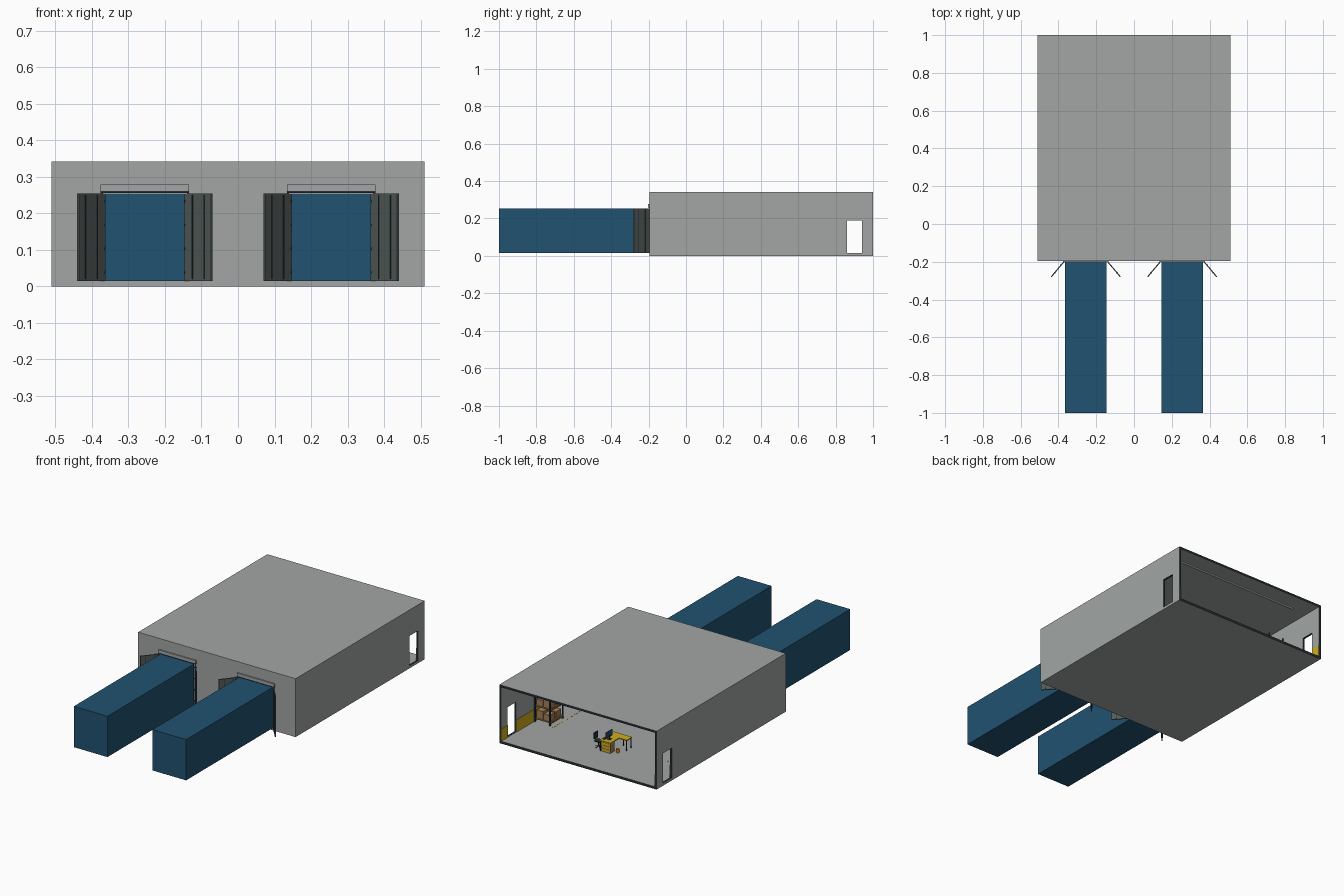
import bpy, bmesh, math
from mathutils import Vector, Matrix

if "Cube" in bpy.data.objects:
    bpy.data.objects.remove(bpy.data.objects["Cube"])

COLORS = {
    "wall_grey": (0.36, 0.38, 0.375), "container_blue": (0.015, 0.085, 0.165),
    "door_grey": (0.085, 0.105, 0.10), "edge_dark": (0.02, 0.028, 0.038),
    "safety_yellow": (0.62, 0.42, 0.015), "cardboard": (0.36, 0.21, 0.09),
    "rack_navy": (0.02, 0.05, 0.12), "lamp_white": (0.8, 0.8, 0.8),
    "bright_orange": (0.6, 0.2, 0.02),
}
MATS = {}
for n, c in COLORS.items():
    MATS[n] = bpy.data.materials.new(n)
    MATS[n].diffuse_color = (*c, 1)


def add_box(bm, b):
    x0, x1, y0, y1, z0, z1 = b
    m = Matrix.Translation(((x0 + x1) / 2, (y0 + y1) / 2, (z0 + z1) / 2)) @ \
        Matrix.Diagonal((abs(x1 - x0), abs(y1 - y0), abs(z1 - z0), 1))
    bmesh.ops.create_cube(bm, size=1, matrix=m)


def boxes(name, mat, items):
    bm = bmesh.new()
    for b in items:
        add_box(bm, b)
    me = bpy.data.meshes.new(name)
    bm.to_mesh(me)
    bm.free()
    ob = bpy.data.objects.new(name, me)
    bpy.context.collection.objects.link(ob)
    if mat:
        me.materials.append(MATS[mat])
    return ob


def cyl(name, mat, p0, p1, r, n=12):
    p0, p1 = Vector(p0), Vector(p1)
    d = p1 - p0
    bm = bmesh.new()
    m = Matrix.Translation((p0 + p1) / 2) @ d.to_track_quat('Z', 'Y').to_matrix().to_4x4()
    bmesh.ops.create_cone(bm, cap_ends=True, segments=n, radius1=r, radius2=r, depth=d.length, matrix=m)
    me = bpy.data.meshes.new(name)
    bm.to_mesh(me)
    bm.free()
    me.materials.append(MATS[mat])
    ob = bpy.data.objects.new(name, me)
    bpy.context.collection.objects.link(ob)
    return ob


def carve(ob, cutters):
    for c in cutters:
        c.hide_render = True
        m = ob.modifiers.new("cut", 'BOOLEAN')
        m.operation, m.object, m.solver = 'DIFFERENCE', c, 'EXACT'
    bpy.context.view_layer.update()
    me = bpy.data.meshes.new_from_object(ob.evaluated_get(bpy.context.evaluated_depsgraph_get()))
    ob.modifiers.clear()
    ob.data = me
    for c in cutters:
        bpy.data.objects.remove(c)


W, T, FY, H, FZ = 0.51, 0.012, -0.195, 0.342, 0.014   # hall half width, wall, front, height, floor

# Warehouse shell: open back, two side doorways, two loading bays
hall = boxes("warehouse_shell", "wall_grey", [(-W, W, FY, 1, 0, H)])
hall.data.materials.append(MATS["edge_dark"])
cuts = [boxes("room_cutter", None, [(-W + T, W - T, FY + T, 1.2, FZ, H - T)]),
        boxes("doorway_cutter", None, [(-0.7, 0.7, 0.86, 0.94, FZ + 0.001, 0.19)])]
for s in (-1, 1):
    cuts.append(boxes("bay_cutter", None, [(s * 0.255 - 0.115, s * 0.255 + 0.115, -0.3, -0.1, FZ + 0.001, 0.255)]))
carve(hall, cuts)
while len(hall.data.materials) < 2:
    hall.data.materials.append(MATS["edge_dark"])
hall.data.materials[0], hall.data.materials[1] = MATS["wall_grey"], MATS["edge_dark"]
for p in hall.data.polygons:   # cut edges of the walls are dark
    rim = p.center.y > 0.999
    jamb = W - T + 0.001 < abs(p.center.x) < W - 0.001 and abs(p.normal.x) < 0.5 and abs(p.center.y - 0.9) < 0.05
    p.material_index = 1 if rim or jamb else 0

# Yellow band along the lower inside walls
for s in (-1, 1):
    x0, x1 = s * (W - T - 0.002), s * (W - T)
    boxes("wall_band_side", "safety_yellow", [(x0, x1, FY + T, 0.86, FZ, 0.085), (x0, x1, 0.94, 0.999, FZ, 0.085)])
boxes("wall_band_front", "safety_yellow",
      [(a, b, FY + T, FY + T + 0.002, FZ, 0.085) for a, b in ((-0.497, -0.372), (-0.138, 0.138), (0.372, 0.497))])

# Ceiling strip lamps
boxes("ceiling_lamps", "lamp_white", [(-0.4, 0.4, y - 0.005, y + 0.005, H - T - 0.005, H - T) for y in (-0.09, 0.4, 0.89)])

for s in (-1, 1):
    cx = s * 0.255
    # Shipping container, open towards the hall
    c = boxes("container", "container_blue", [(cx - 0.109, cx + 0.109, -1, -0.198, 0.015, 0.254)])
    carve(c, [boxes("container_cutter", None, [(cx - 0.103, cx + 0.103, -0.994, 0, 0.021, 0.248)])])
    for p in c.data.polygons:
        p.material_index = 0
    # Container doors swung open, with hinges
    for d in (-1, 1):
        door = boxes("container_door", "door_grey", [(-0.003, 0.003, -0.112, 0, 0.015, 0.254)])
        door.location = (cx + d * 0.111, -0.194, 0)
        door.rotation_euler.z = d * math.radians(40)
        bars = boxes("door_bars", "edge_dark", [(-0.005, 0.005, y, y + 0.003, 0.02, 0.25) for y in (-0.085, -0.035)])
        bars.location, bars.rotation_euler = door.location, door.rotation_euler
        boxes("door_hinges", "edge_dark",
              [(cx + d * 0.108, cx + d * 0.116, -0.198, -0.19, z, z + 0.006) for z in (0.035, 0.1, 0.165, 0.23)])
    # Roller shutter box above the bay
    boxes("shutter_box", "wall_grey", [(cx - 0.121, cx + 0.121, FY - 0.007, FY, 0.261, 0.278)])
    boxes("shutter_lip", "edge_dark", [(cx - 0.121, cx + 0.121, FY - 0.006, FY, 0.256, 0.261)])

    # Storage rack against the side wall
    xa, xb, ya, yb = 0.395, 0.492, 0.575, 0.695
    boxes("rack_posts", "rack_navy", [(s * x - 0.003, s * x + 0.003, y - 0.003, y + 0.003, FZ, 0.26)
                                      for x in (xa, xb) for y in (ya, yb)])
    levels = (0.03, 0.105, 0.18)
    boxes("rack_beams", "bright_orange", [(s * x - 0.002, s * x + 0.002, ya, yb, z - 0.006, z)
                                          for x in (xa, xb) for z in levels])
    boxes("rack_shelves", "cardboard", [(s * xa, s * xb, ya, yb, z, z + 0.004) for z in levels])
    boxes("rack_cartons", "cardboard",
          [(s * x, s * (x + 0.04), y, y + 0.048, z + 0.004, z + 0.04 + 0.012 * ((i + k) % 2))
           for k, z in enumerate(levels) for i, (x, y) in
           enumerate(((0.401, 0.582), (0.446, 0.582), (0.401, 0.64), (0.446, 0.64)))])
    # Dashed floor line in front of the rack
    boxes("floor_dashes", "safety_yellow",
          [(s * 0.368, s * 0.374, y / 100, y / 100 + 0.02, FZ, FZ + 0.001) for y in range(0, 72, 4)])

# Office desk with drawers, screen and bin
boxes("desk_top", "safety_yellow", [(-0.07, 0.0, 0.67, 0.80, 0.072, 0.078), (-0.12, -0.07, 0.67, 0.72, 0.072, 0.078)])
boxes("desk_legs", "edge_dark", [(x, x + 0.004, y, y + 0.004, FZ, 0.072)
                                 for x, y in ((-0.068, 0.672), (-0.005, 0.672), (-0.005, 0.794), (-0.118, 0.672), (-0.118, 0.714))])
boxes("desk_drawers", "cardboard", [(-0.066, -0.01, 0.755, 0.795, FZ, 0.072)])
boxes("drawer_fronts", "safety_yellow", [(-0.062, -0.014, 0.795, 0.797, z, z + 0.015) for z in (0.018, 0.036, 0.054)])
boxes("monitor", "container_blue", [(-0.035, -0.031, 0.73, 0.79, 0.09, 0.125)])
boxes("monitor_stand", "edge_dark", [(-0.038, -0.034, 0.757, 0.763, 0.078, 0.1), (-0.045, -0.025, 0.75, 0.77, 0.078, 0.08)])
boxes("keyboard", "edge_dark", [(-0.02, -0.006, 0.74, 0.78, 0.078, 0.08)])
cyl("waste_bin", "bright_orange", (-0.09, 0.76, FZ), (-0.09, 0.76, FZ + 0.022), 0.009)

# Swivel chair
hx, hy = 0.03, 0.765
boxes("chair_seat", "edge_dark", [(hx - 0.018, hx + 0.018, hy - 0.018, hy + 0.018, 0.05, 0.056)])
boxes("chair_back", "edge_dark", [(hx + 0.016, hx + 0.021, hy - 0.017, hy + 0.017, 0.062, 0.1),
                                  (hx + 0.017, hx + 0.02, hy - 0.003, hy + 0.003, 0.052, 0.065)])
cyl("chair_stem", "edge_dark", (hx, hy, 0.02), (hx, hy, 0.05), 0.003)
for i in range(5):
    a = i * math.tau / 5
    cyl("chair_foot", "edge_dark", (hx, hy, 0.022), (hx + 0.02 * math.cos(a), hy + 0.02 * math.sin(a), 0.017), 0.002, 6)

for m in bpy.data.materials:
    if m.users and not m.is_grease_pencil:
        m.use_nodes = True
        m.node_tree.nodes["Principled BSDF"].inputs["Base Color"].default_value = m.diffuse_color
